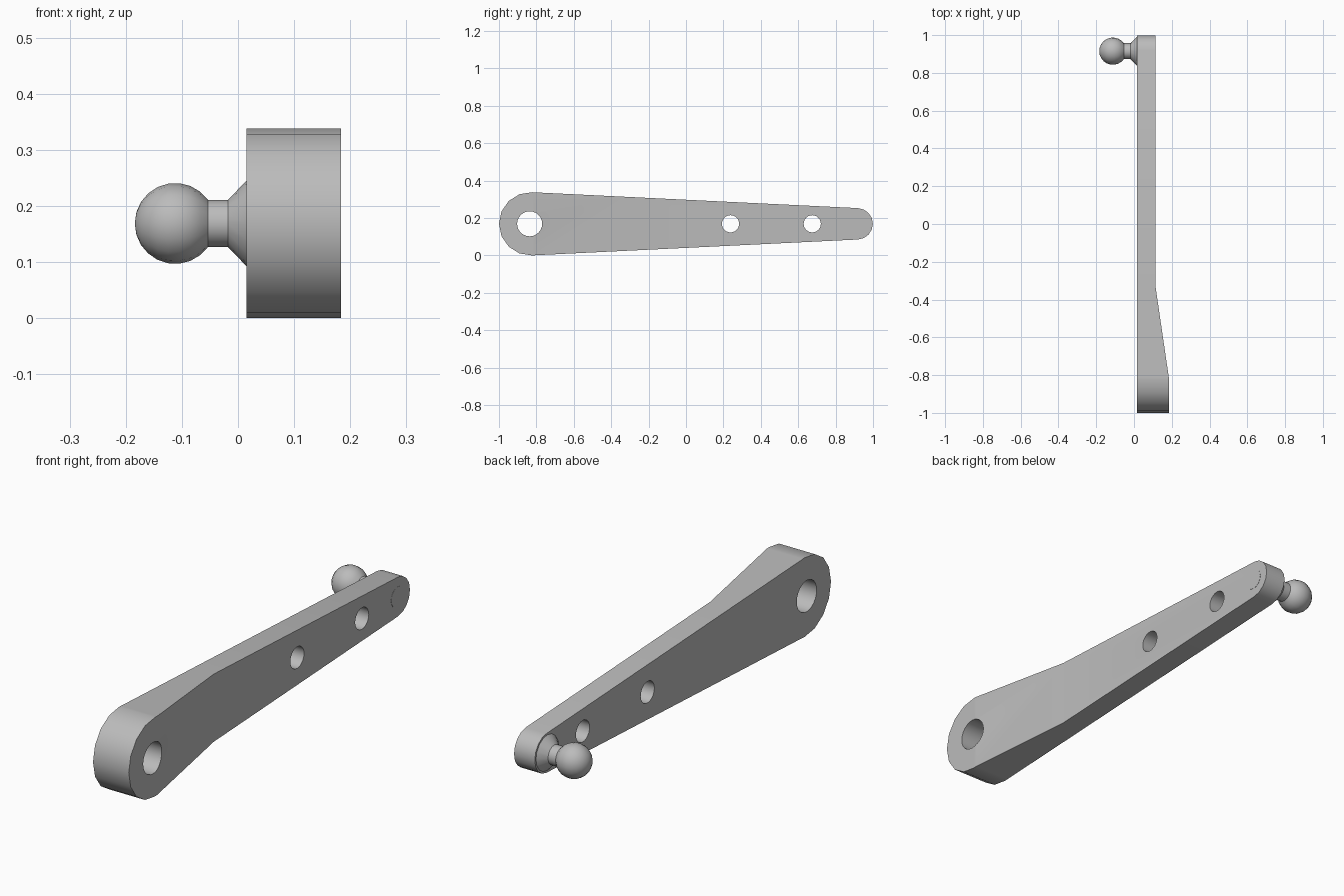
import bpy, bmesh
from math import sin, cos, pi, asin, acos
from mathutils import Matrix, Vector

cube = bpy.data.objects.get("Cube")
if cube:
    bpy.data.objects.remove(cube, do_unlink=True)

steel = bpy.data.materials.new("grey_metal")
steel.use_nodes = True
GREY = (0.5, 0.5, 0.5, 1)
steel.diffuse_color = GREY
steel.node_tree.nodes["Principled BSDF"].inputs["Base Color"].default_value = GREY

MID = 0.169                  # height of the centre line
INNER, THIN, THICK = 0.015, 0.113, 0.184
BIG_Y, BIG_R = -0.831, 0.169
TIP_Y, TIP_R = 0.915, 0.084


def add_object(name, bm):
    bmesh.ops.recalc_face_normals(bm, faces=bm.faces)
    mesh = bpy.data.meshes.new(name)
    bm.to_mesh(mesh)
    bm.free()
    mesh.materials.append(steel)
    obj = bpy.data.objects.new(name, mesh)
    bpy.context.collection.objects.link(obj)
    return obj


def select(obj):
    bpy.ops.object.select_all(action='DESELECT')
    obj.select_set(True)
    bpy.context.view_layer.objects.active = obj


def smooth(obj):
    select(obj)
    bpy.ops.object.shade_smooth_by_angle(angle=0.55)


def arc(y, r, start, end, steps):
    angles = [start + (end - start) * i / steps for i in range(steps + 1)]
    return [(INNER, y + r * cos(a), MID + r * sin(a)) for a in angles]


# Lever arm: two round ends joined by tangent lines, thicker at the big end
bm = bmesh.new()
tilt = asin((BIG_R - TIP_R) / (TIP_Y - BIG_Y))
top = pi / 2 - tilt
outline = arc(BIG_Y, BIG_R, top, 2 * pi - top, 8) + arc(TIP_Y, TIP_R, -top, top, 8)
base = bm.faces.new([bm.verts.new(p) for p in outline])
side = bmesh.ops.extrude_face_region(bm, geom=[base])
for v in side["geom"]:
    if isinstance(v, bmesh.types.BMVert):
        v.co.x = THICK
SLOPE_START, SLOPE_END = -0.81, -0.325
for y in (SLOPE_START, SLOPE_END):
    bmesh.ops.bisect_plane(bm, geom=bm.verts[:] + bm.edges[:] + bm.faces[:],
                           plane_co=(0, y, 0), plane_no=(0, 1, 0))
for v in bm.verts:
    if v.co.x > THIN:
        t = (v.co.y - SLOPE_START) / (SLOPE_END - SLOPE_START)
        v.co.x = THICK + (THIN - THICK) * min(max(t, 0), 1)
arm = add_object("lever_arm", bm)

# Pivot hole and two adjustment holes through the arm
for y, r in ((-0.836, 0.067), (0.238, 0.046), (0.675, 0.046)):
    bm = bmesh.new()
    place = Matrix.Translation((0.1, y, MID)) @ Matrix.Rotation(pi / 2, 4, 'Y')
    bmesh.ops.create_cone(bm, cap_ends=True, segments=24, radius1=r, radius2=r,
                          depth=0.6, matrix=place)
    cutter = add_object("hole_cutter", bm)
    cutter.hide_render = True
    cut = arm.modifiers.new("hole", 'BOOLEAN')
    cut.operation, cut.solver, cut.object = 'DIFFERENCE', 'EXACT', cutter
    select(arm)
    bpy.ops.object.modifier_apply(modifier=cut.name)
    bpy.data.objects.remove(cutter, do_unlink=True)
smooth(arm)

# Ball stud: one turned profile from the ball through the neck to the rivet end
BALL_X, BALL_R, NECK_R = -0.112, 0.072, 0.042
neck_angle = pi - asin(NECK_R / BALL_R)
profile = [(BALL_X - BALL_R * cos(neck_angle * i / 9),
            BALL_R * sin(neck_angle * i / 9)) for i in range(10)]
profile += [(-0.018, NECK_R), (INNER, 0.076), (INNER + 0.003, 0.044),
            (THIN + 0.001, 0.044), (THIN + 0.001, 0)]
bm = bmesh.new()
points = [bm.verts.new((x, TIP_Y, MID + r)) for x, r in profile]
edges = [bm.edges.new(pair) for pair in zip(points, points[1:])]
bmesh.ops.spin(bm, geom=points + edges, cent=(0, TIP_Y, MID), axis=(1, 0, 0),
               angle=2 * pi, steps=16, use_merge=True)
bmesh.ops.remove_doubles(bm, verts=bm.verts, dist=0.0005)
smooth(add_object("ball_stud", bm))
